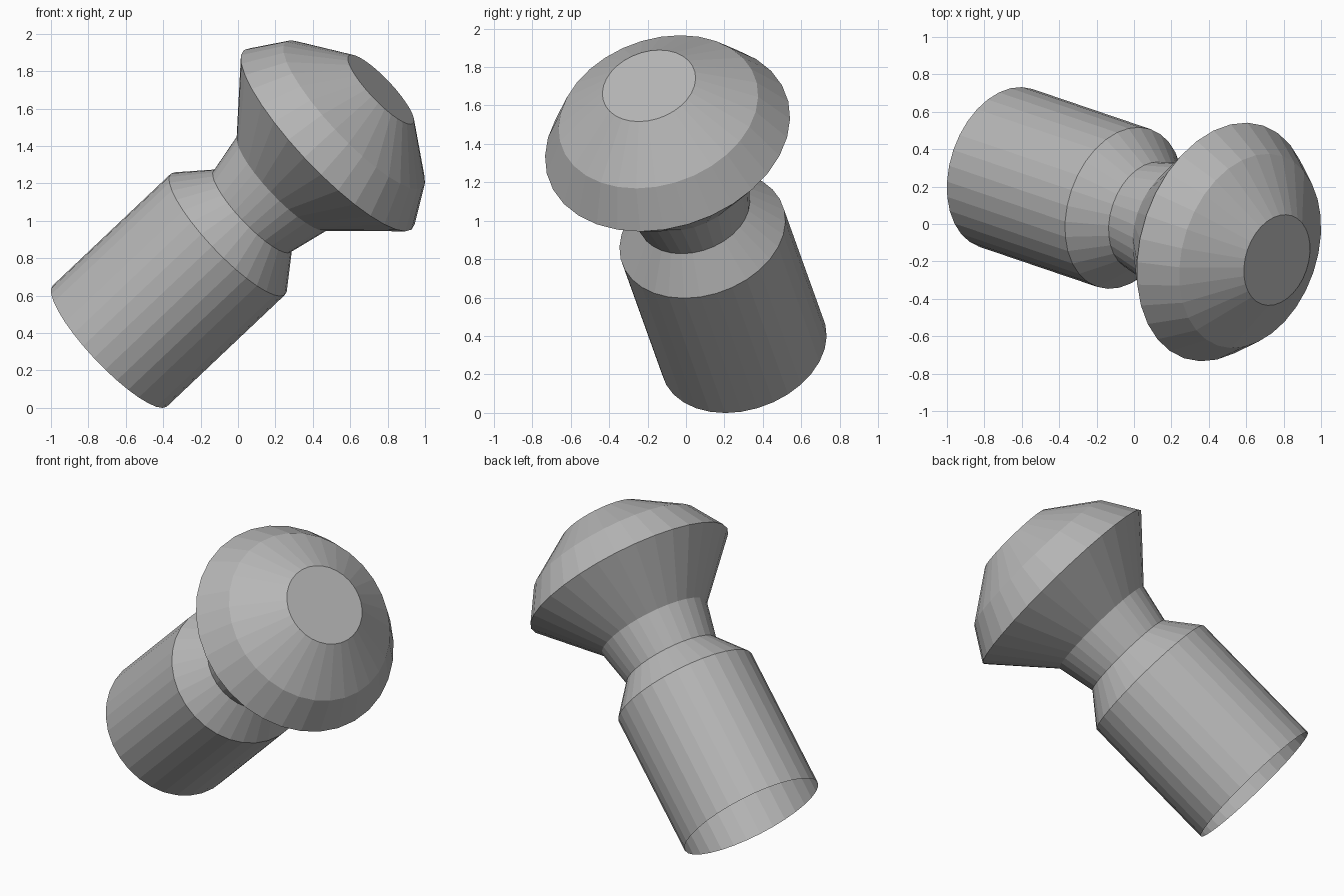
import bpy, bmesh, math
from mathutils import Vector

if "Cube" in bpy.data.objects:
    bpy.data.objects.remove(bpy.data.objects["Cube"])

SIDES = 32
AXIS = Vector((0.706, -0.24, 0.668)).normalized()
BASE = Vector((-0.685, 0.30, 0.331))

# Lathe profile: (distance along the tilted axis, radius)
PROFILE = [
    (0.0, 0.445),    # open foot of the stem
    (0.895, 0.445),  # shoulder
    (1.08, 0.30),    # bottom of neck
    (1.312, 0.35),   # top of neck
    (1.652, 0.657),  # widest rim of the head
    (1.852, 0.535),  # upper bevel
    (2.055, 0.25),   # flat tip
]

bm = bmesh.new()
rings = []
for h, r in PROFILE:
    rings.append([bm.verts.new((r * math.cos(2 * math.pi * i / SIDES),
                                r * math.sin(2 * math.pi * i / SIDES), h))
                  for i in range(SIDES)])

# Walls between neighbouring rings
for a, b in zip(rings, rings[1:]):
    for i in range(SIDES):
        j = (i + 1) % SIDES
        bm.faces.new((a[i], a[j], b[j], b[i]))

# Flat tip; the foot stays open
bm.faces.new(rings[-1])

mesh = bpy.data.meshes.new("mushroom_peg")
bm.to_mesh(mesh)
bm.free()
peg = bpy.data.objects.new("mushroom_peg", mesh)
bpy.context.collection.objects.link(peg)

# Mid grey finish
grey = bpy.data.materials.new("mid_grey")
grey.diffuse_color = (0.47, 0.47, 0.47, 1)
grey.use_nodes = True
grey.node_tree.nodes["Principled BSDF"].inputs["Base Color"].default_value = grey.diffuse_color
mesh.materials.append(grey)

# Lean the peg along its axis
peg.rotation_mode = 'QUATERNION'
peg.rotation_quaternion = AXIS.to_track_quat('Z', 'Y')
peg.location = BASE
